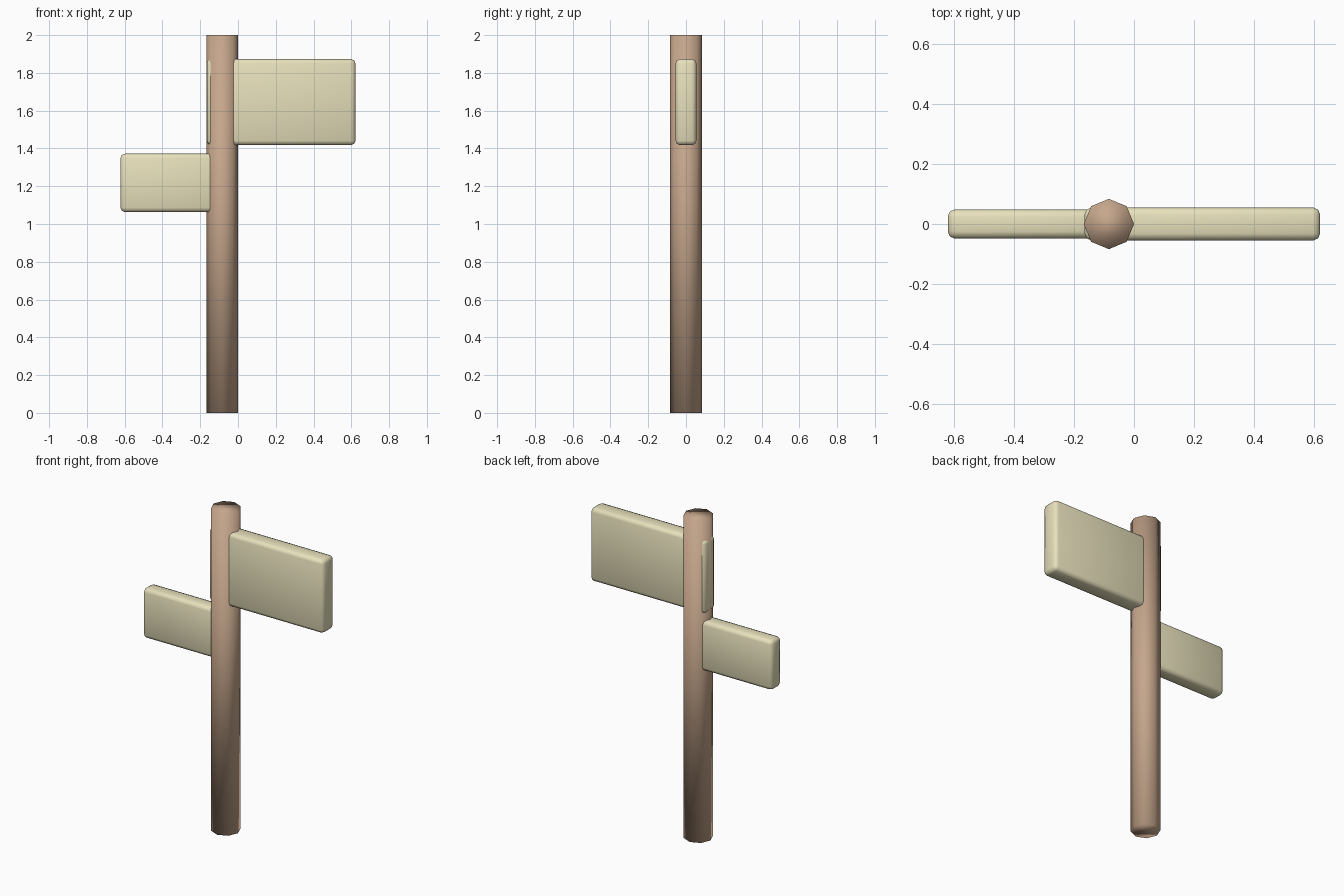
import bpy

if "Cube" in bpy.data.objects:
    bpy.data.objects.remove(bpy.data.objects["Cube"])


def material(name, color):
    mat = bpy.data.materials.new(name)
    mat.diffuse_color = (*color, 1)
    mat.use_nodes = True
    mat.node_tree.nodes["Principled BSDF"].inputs["Base Color"].default_value = mat.diffuse_color
    return mat


def board(name, x0, x1, z0, z1, thickness, mat):
    """Rounded slab spanning x0..x1 and z0..z1, centred on y = 0."""
    bpy.ops.mesh.primitive_cube_add(size=1, location=((x0 + x1) / 2, 0, (z0 + z1) / 2))
    ob = bpy.context.object
    ob.name = name
    ob.scale = (x1 - x0, thickness, z1 - z0)
    bpy.ops.object.transform_apply(location=False, rotation=False, scale=True)
    bevel = ob.modifiers.new("rounded_edges", "BEVEL")
    bevel.width = 0.023
    bevel.segments = 2
    bpy.ops.object.shade_smooth()
    ob.data.materials.append(mat)
    return ob


wood = material("post_wood", (0.56, 0.38, 0.26))
cream = material("board_cream", (0.80, 0.75, 0.50))

# Eight-sided post, softly shaded, with a corner facing each axis
bpy.ops.mesh.primitive_cylinder_add(vertices=8, radius=0.084, depth=2, location=(-0.084, 0, 1))
post = bpy.context.object
post.name = "post"
bpy.ops.object.shade_smooth()
post.data.materials.append(wood)

# Upper board runs through the post; lower board points the other way
board("upper_board", -0.165, 0.622, 1.418, 1.873, 0.11, cream)
board("lower_board", -0.622, -0.06, 1.063, 1.372, 0.097, cream)
